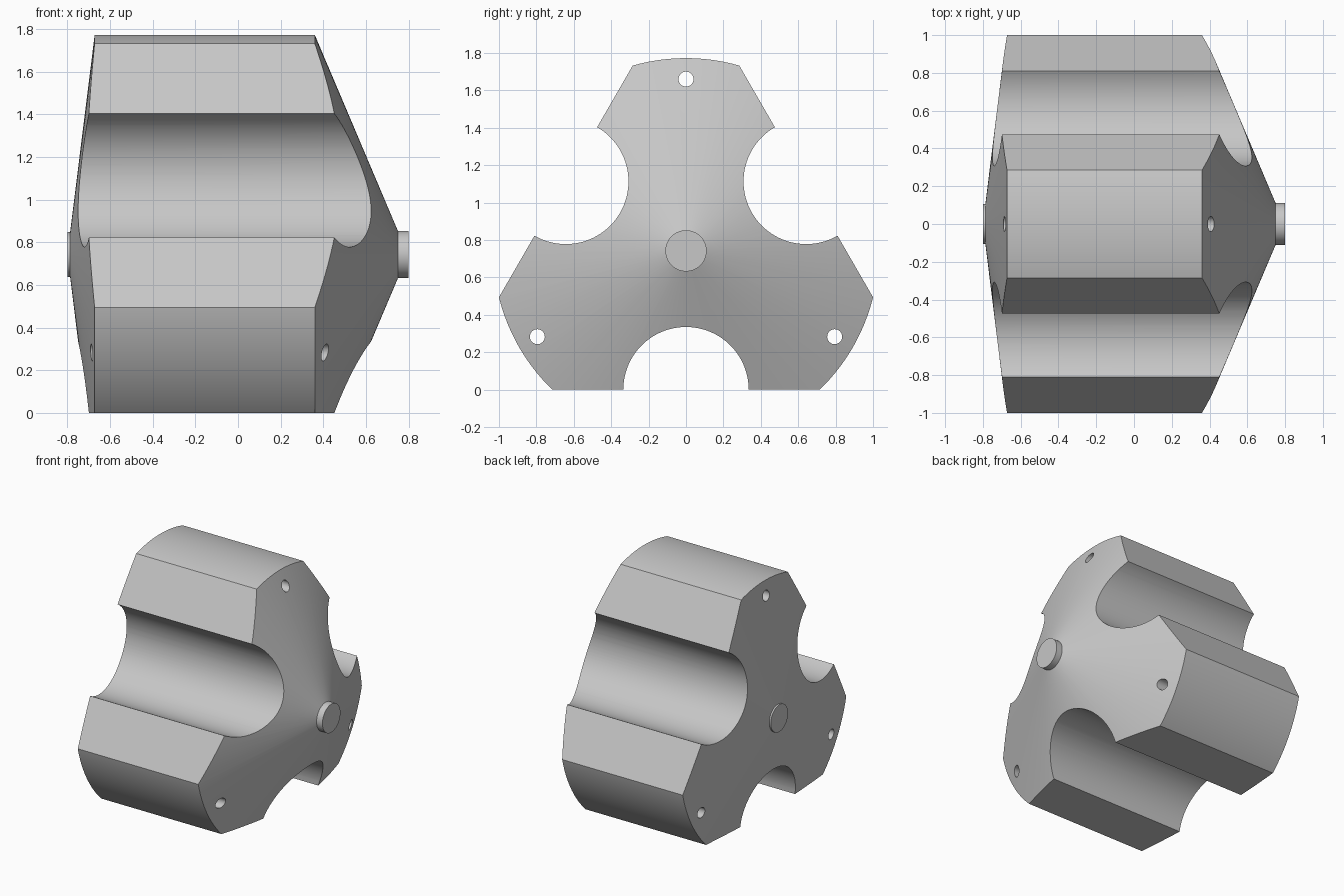
import bpy
import bmesh
from math import radians, tau
from mathutils import Matrix, Vector

cube = bpy.data.objects.get("Cube")
if cube:
    bpy.data.objects.remove(cube, do_unlink=True)

AXIS_Z = 0.742      # height of the turning axis, also its distance to each flat
RIM = 1.0305        # outer radius
GROOVE = 0.335
HOLE = 0.04
HOLE_DIST = 0.918
CENTRE = Matrix.Translation((0, 0, AXIS_Z))

grey = bpy.data.materials.new("light grey")
grey.use_nodes = True
colour = (0.57, 0.57, 0.57, 1)
grey.diffuse_color = colour
grey.node_tree.nodes["Principled BSDF"].inputs["Base Color"].default_value = colour


def make_object(name, bm):
    bmesh.ops.recalc_face_normals(bm, faces=bm.faces)
    mesh = bpy.data.meshes.new(name)
    bm.to_mesh(mesh)
    bm.free()
    mesh.materials.append(grey)
    obj = bpy.data.objects.new(name, mesh)
    bpy.context.collection.objects.link(obj)
    return obj


def lathe(name, profile, steps=128):
    """Turn (x, radius) points around the x axis and cap both ends."""
    bm = bmesh.new()
    rings = []
    for x, r in profile:
        rings.append([bm.verts.new(CENTRE @ Matrix.Rotation(tau * i / steps, 4, "X") @ Vector((x, 0, r)))
                      for i in range(steps)])
    for a, b in zip(rings, rings[1:]):
        for i in range(steps):
            j = (i + 1) % steps
            bm.faces.new((a[i], a[j], b[j], b[i]))
    bm.faces.new(rings[0])
    bm.faces.new(rings[-1])
    return make_object(name, bm)


def rod_cutter(name, angle, distance, radius, steps):
    bm = bmesh.new()
    place = (CENTRE @ Matrix.Rotation(angle, 4, "X") @ Matrix.Translation((0, 0, distance))
             @ Matrix.Rotation(tau / 4, 4, "Y"))
    bmesh.ops.create_cone(bm, cap_ends=True, segments=steps, radius1=radius,
                          radius2=radius, depth=3, matrix=place)
    return make_object(name, bm)


def flat_cutter(name, angle):
    bm = bmesh.new()
    place = (CENTRE @ Matrix.Rotation(angle, 4, "X") @ Matrix.Translation((0, 0, AXIS_Z + 1))
             @ Matrix.Diagonal((3, 3, 2, 1)))
    bmesh.ops.create_cube(bm, size=1, matrix=place)
    return make_object(name, bm)


# Turned body: shallow cone, straight rim, steep cone, each with an end boss
body = lathe("fluted_cone_body", [
    (-0.80, 0.105), (-0.787, 0.105), (-0.672, RIM),
    (0.36, RIM), (0.75, 0.11), (0.80, 0.11)])

# Three flats with a round groove in each, and a through hole in each lobe
cutters = []
for k in range(3):
    lobe = radians(120 * k)
    valley = lobe + radians(180)
    cutters += [flat_cutter(f"flat_cutter_{k}", valley),
                rod_cutter(f"groove_cutter_{k}", valley, AXIS_Z, GROOVE, 96),
                rod_cutter(f"hole_cutter_{k}", lobe, HOLE_DIST, HOLE, 32)]

bpy.ops.object.select_all(action="DESELECT")
bpy.context.view_layer.objects.active = body
body.select_set(True)
for cutter in cutters:
    cutter.hide_render = True
    cut = body.modifiers.new(cutter.name, "BOOLEAN")
    cut.operation = "DIFFERENCE"
    cut.solver = "EXACT"
    cut.object = cutter
    bpy.ops.object.modifier_apply(modifier=cut.name)
for cutter in cutters:
    bpy.data.objects.remove(cutter, do_unlink=True)

bpy.ops.object.shade_smooth_by_angle(angle=radians(20))
